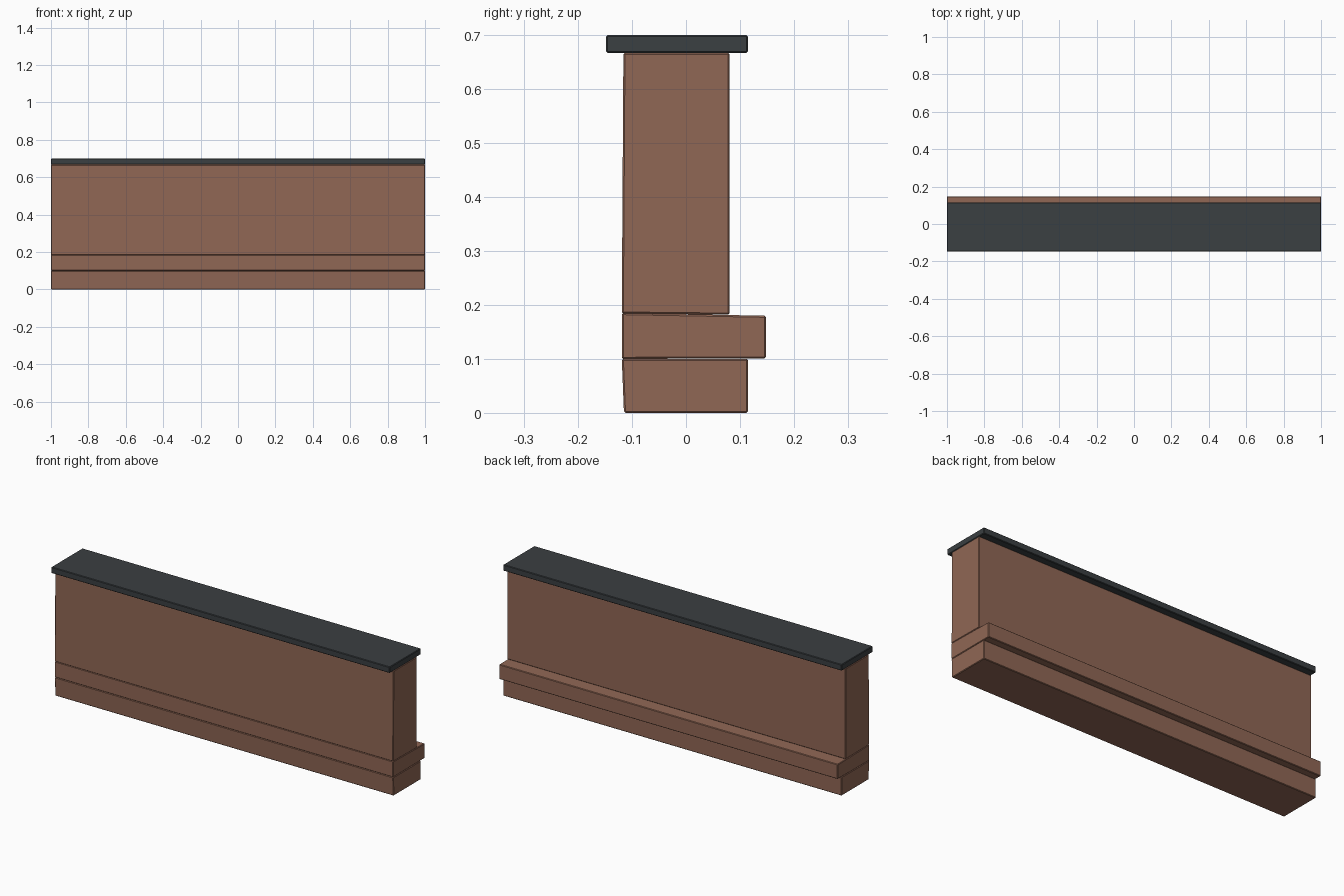
import bpy, bmesh

if "Cube" in bpy.data.objects:
    bpy.data.objects.remove(bpy.data.objects["Cube"])


def material(name, color):
    m = bpy.data.materials.new(name)
    m.diffuse_color = (*color, 1)
    m.use_nodes = True
    m.node_tree.nodes["Principled BSDF"].inputs["Base Color"].default_value = m.diffuse_color
    return m


brick = material("brick", (0.28, 0.135, 0.09))
slate = material("slate", (0.043, 0.05, 0.054))


def prism(name, profile, mat, bevel=0.003):
    """Extrude a (y, z) profile along the whole length in x."""
    bm = bmesh.new()
    face = bm.faces.new([bm.verts.new((-1, y, z)) for y, z in profile])
    ext = bmesh.ops.extrude_face_region(bm, geom=[face])
    verts = [v for v in ext["geom"] if isinstance(v, bmesh.types.BMVert)]
    bmesh.ops.translate(bm, verts=verts, vec=(2, 0, 0))
    bmesh.ops.recalc_face_normals(bm, faces=bm.faces)
    mesh = bpy.data.meshes.new(name)
    bm.to_mesh(mesh)
    bm.free()
    mesh.materials.append(mat)
    ob = bpy.data.objects.new(name, mesh)
    bpy.context.collection.objects.link(ob)
    mod = ob.modifiers.new("soft_edges", 'BEVEL')
    mod.width = bevel
    mod.segments = 1
    return ob


# Plinth at the ground
prism("plinth", [(-0.115, 0), (0.115, 0), (0.115, 0.1), (-0.119, 0.1)], brick)

# Projecting ledge with a slightly sloped top
prism("ledge", [(-0.119, 0.1), (0.148, 0.101), (0.148, 0.18), (-0.119, 0.185)], brick)

# Main wall, leaning very slightly at the front
prism("wall", [(-0.119, 0.184), (0.081, 0.182), (0.081, 0.667), (-0.116, 0.667)], brick)

# Coping slab
prism("coping", [(-0.148, 0.667), (0.115, 0.667), (0.115, 0.7), (-0.148, 0.7)], slate)
